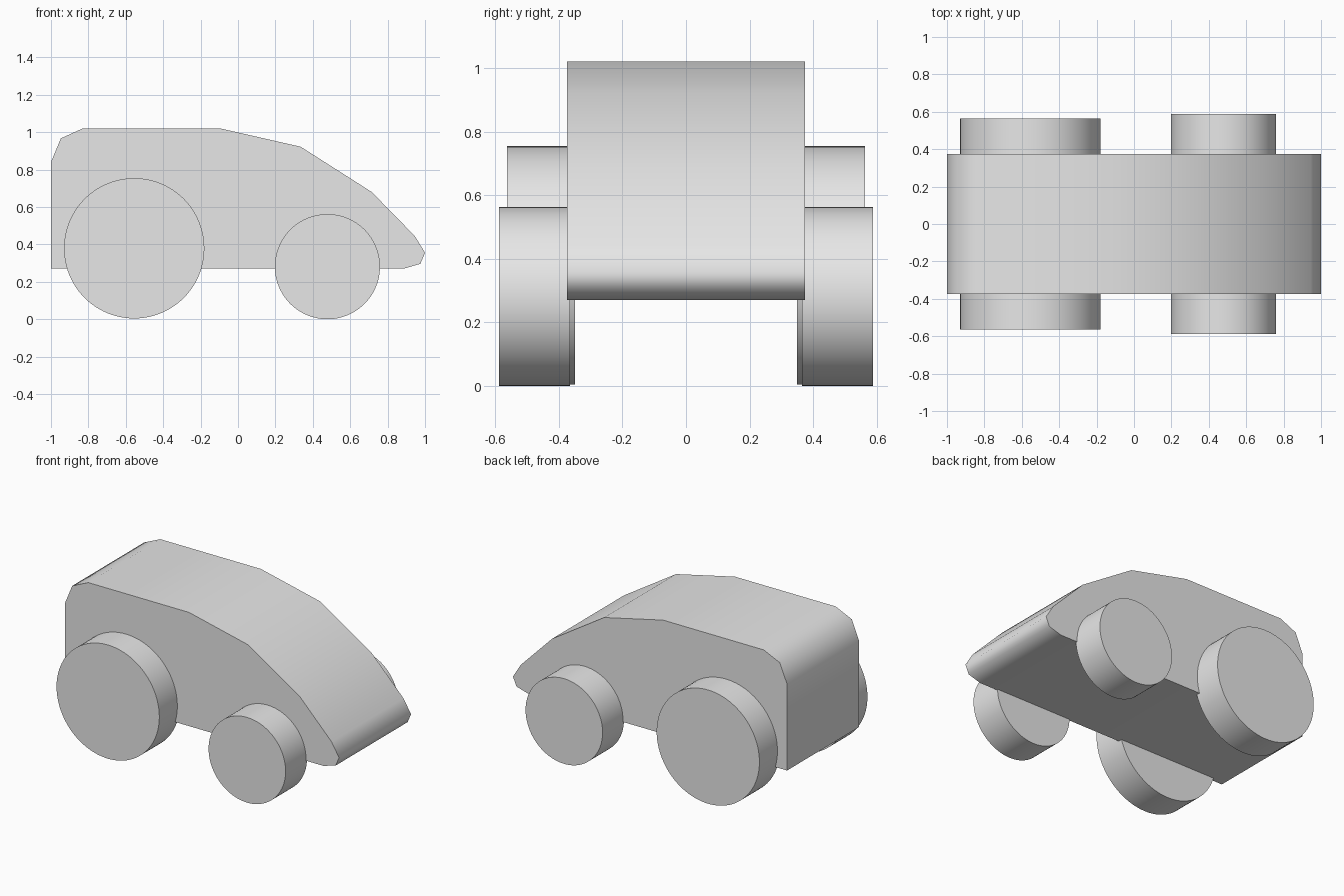
import bpy, bmesh, math
from mathutils import Matrix

cube = bpy.data.objects.get("Cube")
if cube:
    bpy.data.objects.remove(cube, do_unlink=True)

grey = bpy.data.materials.new("light_grey")
grey.use_nodes = True
colour = (0.8, 0.8, 0.8, 1.0)
grey.diffuse_color = colour
grey.node_tree.nodes["Principled BSDF"].inputs["Base Color"].default_value = colour


def finish(name, bm, angle):
    """Turn a bmesh into a shaded, coloured object."""
    bmesh.ops.recalc_face_normals(bm, faces=bm.faces)
    mesh = bpy.data.meshes.new(name)
    bm.to_mesh(mesh)
    bm.free()
    mesh.materials.append(grey)
    obj = bpy.data.objects.new(name, mesh)
    bpy.context.collection.objects.link(obj)
    bpy.ops.object.select_all(action='DESELECT')
    obj.select_set(True)
    bpy.context.view_layer.objects.active = obj
    bpy.ops.object.shade_smooth_by_angle(angle=math.radians(angle))
    return obj


# Car body: side profile (x, z) extruded across the width
PROFILE = [(-1, 0.27), (-1, 0.84), (-0.947, 0.967), (-0.83, 1.02),
           (-0.095, 1.02), (0.335, 0.922), (0.715, 0.68), (0.945, 0.445),
           (1, 0.355), (0.975, 0.296), (0.885, 0.27)]
HALF_WIDTH = 0.375

bm = bmesh.new()
side = bm.faces.new([bm.verts.new((x, -HALF_WIDTH, z)) for x, z in PROFILE])
extruded = bmesh.ops.extrude_face_region(bm, geom=[side], use_keep_orig=True)
moved = [v for v in extruded["geom"] if isinstance(v, bmesh.types.BMVert)]
bmesh.ops.translate(bm, verts=moved, vec=(0, 2 * HALF_WIDTH, 0))
finish("car_body", bm, 60)


# Wheels: plain discs let slightly into the body sides
def wheel(name, x, z, radius, inner, outer, sign):
    bm = bmesh.new()
    place = (Matrix.Translation((x, sign * (inner + outer) / 2, z))
             @ Matrix.Rotation(math.radians(90), 4, 'X'))
    bmesh.ops.create_cone(bm, cap_ends=True, segments=96, radius1=radius,
                          radius2=radius, depth=outer - inner, matrix=place)
    finish(name, bm, 40)


for side_name, sign in (("near", -1), ("far", 1)):
    wheel("large_wheel_" + side_name, -0.555, 0.379, 0.375, 0.35, 0.563, sign)
    wheel("small_wheel_" + side_name, 0.478, 0.281, 0.281, 0.365, 0.588, sign)
